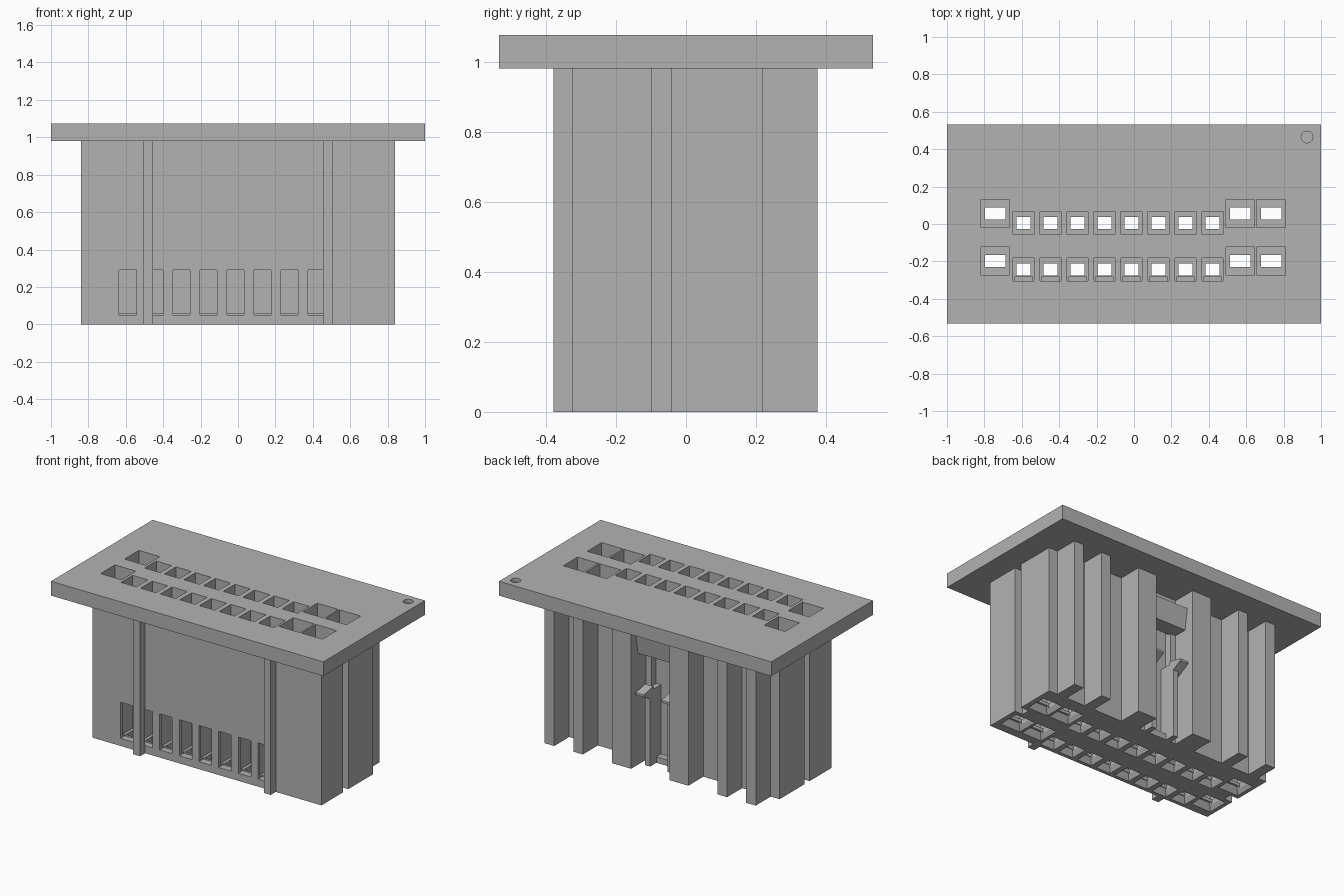
import bpy, bmesh
from mathutils import Vector

cube = bpy.data.objects.get("Cube")
if cube:
    bpy.data.objects.remove(cube, do_unlink=True)

grey = bpy.data.materials.new("plain grey")
grey.use_nodes = True
grey.diffuse_color = (0.45, 0.45, 0.45, 1)
grey.node_tree.nodes["Principled BSDF"].inputs["Base Color"].default_value = (0.45, 0.45, 0.45, 1)


def finish(name, bm):
    bmesh.ops.recalc_face_normals(bm, faces=bm.faces[:])
    mesh = bpy.data.meshes.new(name)
    bm.to_mesh(mesh)
    bm.free()
    mesh.materials.append(grey)
    obj = bpy.data.objects.new(name, mesh)
    bpy.context.scene.collection.objects.link(obj)
    return obj


def add_box(bm, x, y, z, top_scale=1.0):
    """Box from (low, high) ranges; top_scale tapers the upper end."""
    size = Vector((x[1] - x[0], y[1] - y[0], z[1] - z[0]))
    mid = Vector((sum(x), sum(y), sum(z))) / 2
    for v in bmesh.ops.create_cube(bm, size=1)["verts"]:
        s = top_scale if v.co.z > 0 else 1
        v.co = mid + Vector((v.co.x * size.x * s, v.co.y * size.y * s, v.co.z * size.z))


def boxes(name, items):
    bm = bmesh.new()
    for item in items:
        add_box(bm, *item)
    return finish(name, bm)


def prism(name, outline, low, high):
    bm = bmesh.new()
    face = bm.faces.new([bm.verts.new((x, y, low)) for x, y in outline])
    new = bmesh.ops.extrude_face_region(bm, geom=[face])["geom"]
    for v in new:
        if isinstance(v, bmesh.types.BMVert):
            v.co.z = high
    return finish(name, bm)


def cut(target, cutter):
    mod = target.modifiers.new("cut", 'BOOLEAN')
    mod.operation = 'DIFFERENCE'
    mod.solver = 'EXACT'
    mod.object = cutter
    bpy.context.view_layer.objects.active = target
    bpy.ops.object.modifier_apply(modifier=mod.name)


def around(c, h):
    return (c - h, c + h)


# Housing outline: half the plan, mirrored across x
FRONT, BACK, RIB = -0.325, 0.218, 0.375
half = [(0.455, FRONT), (0.455, -0.378), (0.505, -0.378), (0.505, FRONT),
        (0.84, FRONT), (0.84, -0.097), (0.78, -0.097), (0.78, -0.043),
        (0.84, -0.043), (0.84, BACK)]
for outer, inner in ((0.775, 0.705), (0.565, 0.495), (0.28, 0.14)):
    half += [(outer, BACK), (outer, RIB), (inner, RIB), (inner, BACK)]
housing = prism("housing", half + [(-x, y) for x, y in reversed(half)], 0, 0.98)

# Flange plate on top
flange = boxes("flange", [((-1, 1), (-0.533, 0.533), (0.98, 1.075))])

# Terminal cavities: centre x, centre y, shaft half sizes, opening half sizes
small_x = [-0.59 + 0.1443 * i for i in range(8)]
cavities = [(x, y, 0.056, 0.061, 0.037, 0.032) for y in (0.005, -0.243) for x in small_x]
cavities += [(x, y, 0.077, 0.075, 0.055, 0.032) for y in (0.055, -0.197)
             for x in (-0.742, 0.568, 0.733)]

shafts = boxes("shaft_cutter", [(around(x, sx), around(y, sy), (0.06, 1.2))
                                for x, y, sx, sy, ox, oy in cavities])
openings = boxes("opening_cutter", [(around(x, ox), around(y, oy), (-0.1, 0.1))
                                    for x, y, sx, sy, ox, oy in cavities])
funnels = boxes("funnel_cutter", [(around(x, sx), around(y, sy), (-0.005, 0.04), 0.6)
                                  for x, y, sx, sy, ox, oy in cavities])
windows = boxes("window_cutter", [(around(x, 0.046), (-0.327, -0.28), (0.05, 0.29))
                                  for x in small_x])
recess = boxes("recess_cutter", [((-0.1, 0.1), (0.17, 0.3), (0.04, 0.9))])
bm = bmesh.new()
bmesh.ops.create_cone(bm, cap_ends=True, segments=32, radius1=0.031, radius2=0.031, depth=0.1)
bmesh.ops.translate(bm, verts=bm.verts[:], vec=(0.925, 0.465, 1.1))
marker = finish("marker_cutter", bm)

for cutter in (shafts, openings, funnels, windows, recess):
    cut(housing, cutter)
for cutter in (shafts, marker):
    cut(flange, cutter)
for cutter in (shafts, openings, funnels, windows, recess, marker):
    bpy.data.objects.remove(cutter, do_unlink=True)

# Latch between the two middle ribs: stop block, guide rails and wedge teeth
bm = bmesh.new()
add_box(bm, (-0.14, 0.14), (0.2, 0.325), (0.74, 0.88))
for v in bm.verts:
    if v.co.z < 0.8 and v.co.y > 0.3:
        v.co.y -= 0.02
finish("latch_block", bm)

for side, sign in (("left", 1), ("right", -1)):
    xs = sorted((sign * 0.065, sign * 0.1))
    boxes(side + "_latch_rail", [(xs, (0.16, 0.285), (0, 0.5))])
    bm = bmesh.new()
    add_box(bm, sorted((sign * 0.065, sign * 0.125)), (0.25, 0.35), (0.43, 0.52))
    for v in bm.verts:
        if v.co.y > 0.3:
            v.co.z = 0.5 if v.co.z > 0.47 else 0.485
    finish(side + "_latch_tooth", bm)
